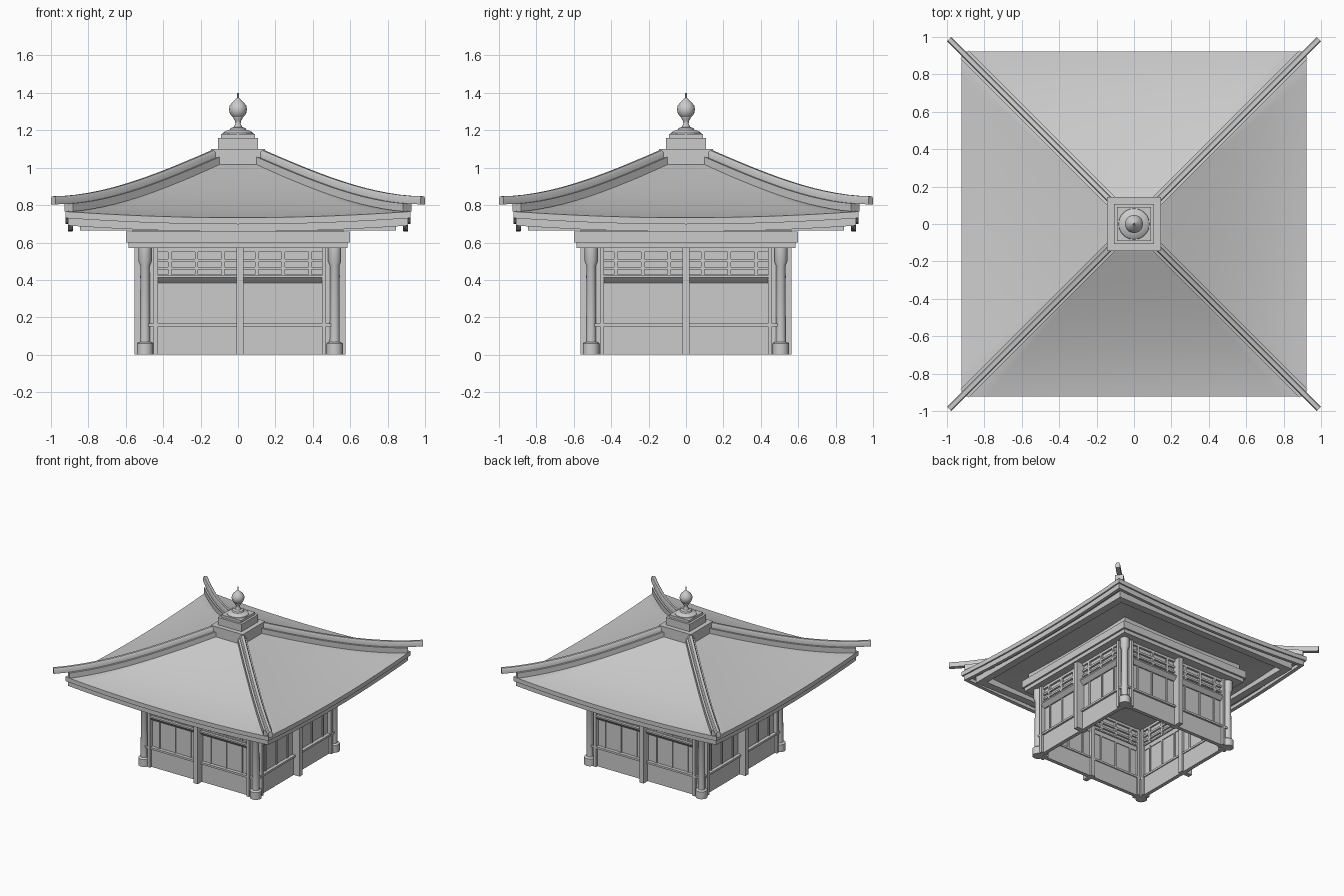
import bpy, bmesh, math
from mathutils import Matrix, Vector

if "Cube" in bpy.data.objects:
    bpy.data.objects.remove(bpy.data.objects["Cube"])

grey = bpy.data.materials.new("plain_grey")
grey.use_nodes = True
COLOUR = (0.6, 0.6, 0.6, 1)
grey.diffuse_color = COLOUR
for node in grey.node_tree.nodes:
    if node.type == 'BSDF_PRINCIPLED':
        node.inputs["Base Color"].default_value = COLOUR
        node.inputs["Roughness"].default_value = 0.8

BODY_X = 0.01  # the walls sit slightly off the roof axis


def finish(name, bm, sides=1, smooth=False, x=0.0):
    """Repeat the part around z, then turn it into an object."""
    source = bm.verts[:] + bm.edges[:] + bm.faces[:]
    for k in range(1, sides):
        copy = bmesh.ops.duplicate(bm, geom=source)["geom"]
        verts = [g for g in copy if isinstance(g, bmesh.types.BMVert)]
        bmesh.ops.rotate(bm, verts=verts, cent=(0, 0, 0),
                         matrix=Matrix.Rotation(k * math.tau / sides, 3, 'Z'))
    bmesh.ops.recalc_face_normals(bm, faces=bm.faces)
    mesh = bpy.data.meshes.new(name)
    bm.to_mesh(mesh)
    bm.free()
    mesh.materials.append(grey)
    obj = bpy.data.objects.new(name, mesh)
    bpy.context.collection.objects.link(obj)
    obj.location.x = x
    if smooth:
        bpy.ops.object.select_all(action='DESELECT')
        obj.select_set(True)
        bpy.context.view_layer.objects.active = obj
        bpy.ops.object.shade_smooth_by_angle(angle=math.radians(35))


def add_box(bm, x0, x1, y0, y1, z0, z1):
    size = Vector((x1 - x0, y1 - y0, z1 - z0))
    mid = Vector((x0 + x1, y0 + y1, z0 + z1)) / 2
    bmesh.ops.create_cube(bm, size=1,
                          matrix=Matrix.Translation(mid) @ Matrix.Diagonal(size).to_4x4())


def boxes(name, specs, sides=4, x=BODY_X):
    bm = bmesh.new()
    for spec in specs:
        add_box(bm, *spec)
    finish(name, bm, sides, x=x)


def loft(bm, rings):
    """Skin a list of closed cross-sections and cap both ends."""
    rows = [[bm.verts.new(p) for p in ring] for ring in rings]
    n = len(rows[0])
    for a, b in zip(rows, rows[1:]):
        for i in range(n):
            j = (i + 1) % n
            bm.faces.new((a[i], a[j], b[j], b[i]))
    bm.faces.new(rows[0])
    bm.faces.new(rows[-1])


def lathe(name, profile, at=(0, 0), sides=1, steps=20, x=0.0):
    bm = bmesh.new()
    loft(bm, [[(at[0] + r * math.cos(k * math.tau / steps),
                at[1] + r * math.sin(k * math.tau / steps), z)
               for k in range(steps)] for r, z in profile])
    finish(name, bm, sides, smooth=True, x=x)


# Walls: solid base, sill, recessed panels running up behind the lattice, corner infill
boxes("lower_wall", [(-0.5, 0.5, -0.51, -0.48, 0, 0.152)])
boxes("sill_rail", [(-0.5, 0.5, -0.525, -0.472, 0.15, 0.166)])
boxes("wall_panel", [(-0.49, 0.49, -0.497, -0.486, 0.16, 0.575)])
boxes("corner_infill", [(s * 0.475 - 0.03, s * 0.475 + 0.03, -0.503, -0.48, 0, 0.575)
                        for s in (-1, 1)])

# Upright parts
BARS = [s * c for s in (-1, 1) for c in (0.09, 0.232, 0.375)]
boxes("panel_batten", [(c - 0.007, c + 0.007, -0.505, -0.478, 0.16, 0.4) for c in BARS])
boxes("lattice_upright", [(c - 0.009, c + 0.009, -0.513, -0.472, 0.42, 0.575) for c in BARS])
boxes("jamb", [(s * 0.45 - 0.011, s * 0.45 + 0.011, -0.53, -0.468, 0, 0.575)
               for s in (-1, 1)])
boxes("middle_post", [(-0.019, 0.019, -0.564, -0.465, 0, 0.575)])

# Bevelled rail under the lattice
bm = bmesh.new()
section = [(-0.48, 0.384), (-0.506, 0.384), (-0.535, 0.413), (-0.535, 0.424), (-0.48, 0.424)]
loft(bm, [[(x, y, z) for y, z in section] for x in (-0.44, 0.44)])
finish("lattice_rail", bm, 4, x=BODY_X)
boxes("lattice_bars", [(-0.45, 0.45, -0.513, -0.472, z0, z1) for z0, z1 in
                       ((0.42, 0.43), (0.455, 0.47), (0.497, 0.513), (0.55, 0.575))])

# Corner columns with base and capital
lathe("corner_column", [(0.044, 0), (0.044, 0.06), (0.038, 0.066), (0.027, 0.068),
                        (0.025, 0.475), (0.035, 0.5), (0.035, 0.575)],
      at=(0.507, -0.507), sides=4, x=BODY_X)

# Stepped beams carrying the roof
for name, half, z0, z1 in (("lower_beam", 0.585, 0.57, 0.602),
                           ("upper_beam", 0.6, 0.6, 0.66),
                           ("roof_seat", 0.565, 0.655, 0.73)):
    boxes(name, [(-half, half, -half, half, z0, z1)], sides=1, x=0)

# Purlin ring below the eaves
boxes("eave_purlin", [(-0.845, 0.845, -0.845, -0.785, 0.664, 0.725)], x=0)

# Curve of the hips, shared by roof and ridges
HIP = [(0.12, 1.1), (0.42, 0.975), (0.71, 0.883), (0.995, 0.847)]
EAVE = 0.922


def hip(d):
    total = 0
    for i, (xi, zi) in enumerate(HIP):
        term = zi
        for j, (xj, _) in enumerate(HIP):
            if i != j:
                term *= (d - xj) / (xi - xj)
        total += term
    return total


def slope(d):
    return hip(d) - 0.07 - 0.014 * d / EAVE


# Roof: curved slopes, stepped eave edge and soffit
STEPS = 14
edge = slope(EAVE)
profile = [(d, slope(d)) for d in
           [0.1 + (EAVE - 0.1) * k / STEPS for k in range(STEPS + 1)]]
profile += [(EAVE, edge - 0.035), (EAVE - 0.012, edge - 0.035), (EAVE - 0.012, edge - 0.075),
            (EAVE - 0.04, edge - 0.075), (EAVE - 0.04, edge - 0.048), (0.5, 0.72)]


def roof_ring(d, z):
    ring = []
    for side in range(4):
        turn = Matrix.Rotation(side * math.pi / 2, 3, 'Z')
        for k in range(STEPS):
            t = 2 * k / STEPS - 1
            sag = 0.033 * (d / EAVE) ** 2 * (1 - t * t)
            ring.append(turn @ Vector((d * t, -d, z - sag)))
    return ring


bm = bmesh.new()
loft(bm, [roof_ring(d, z) for d, z in profile])
finish("roof", bm, smooth=True)


# Hip ridges: a wide lower course and a narrow upper course
def ridge(name, end, section):
    bm = bmesh.new()
    rings = []
    for k in range(STEPS + 1):
        d = 0.12 + (end - 0.12) * k / STEPS
        rings.append([(d + w * 0.707, -d + w * 0.707, hip(d) + h) for w, h in section])
    loft(bm, rings)
    finish(name, bm, 4, smooth=True)


ridge("lower_ridge", 0.905, [(-0.032, -0.085), (0.032, -0.085), (0.032, -0.042), (-0.032, -0.042)])
ridge("upper_ridge", 0.988, [(-0.017, -0.043), (0.017, -0.043), (0.017, -0.012),
                             (0.01, 0), (-0.01, 0), (-0.017, -0.012)])

# Crown: stepped blocks and turned finial
for name, half, z0, z1 in (("crown_base", 0.145, 0.98, 1.1),
                           ("crown_block", 0.108, 1.09, 1.16),
                           ("crown_step", 0.09, 1.15, 1.18)):
    boxes(name, [(-half, half, -half, half, z0, z1)], sides=1, x=0)
lathe("finial", [(0.084, 1.175), (0.082, 1.185), (0.065, 1.197), (0.045, 1.202), (0.04, 1.212),
                 (0.022, 1.218), (0.014, 1.235), (0.016, 1.25), (0.024, 1.262), (0.026, 1.27),
                 (0.038, 1.28), (0.046, 1.298), (0.048, 1.315), (0.044, 1.332), (0.03, 1.35),
                 (0.014, 1.364), (0.005, 1.374), (0.004, 1.4)])
